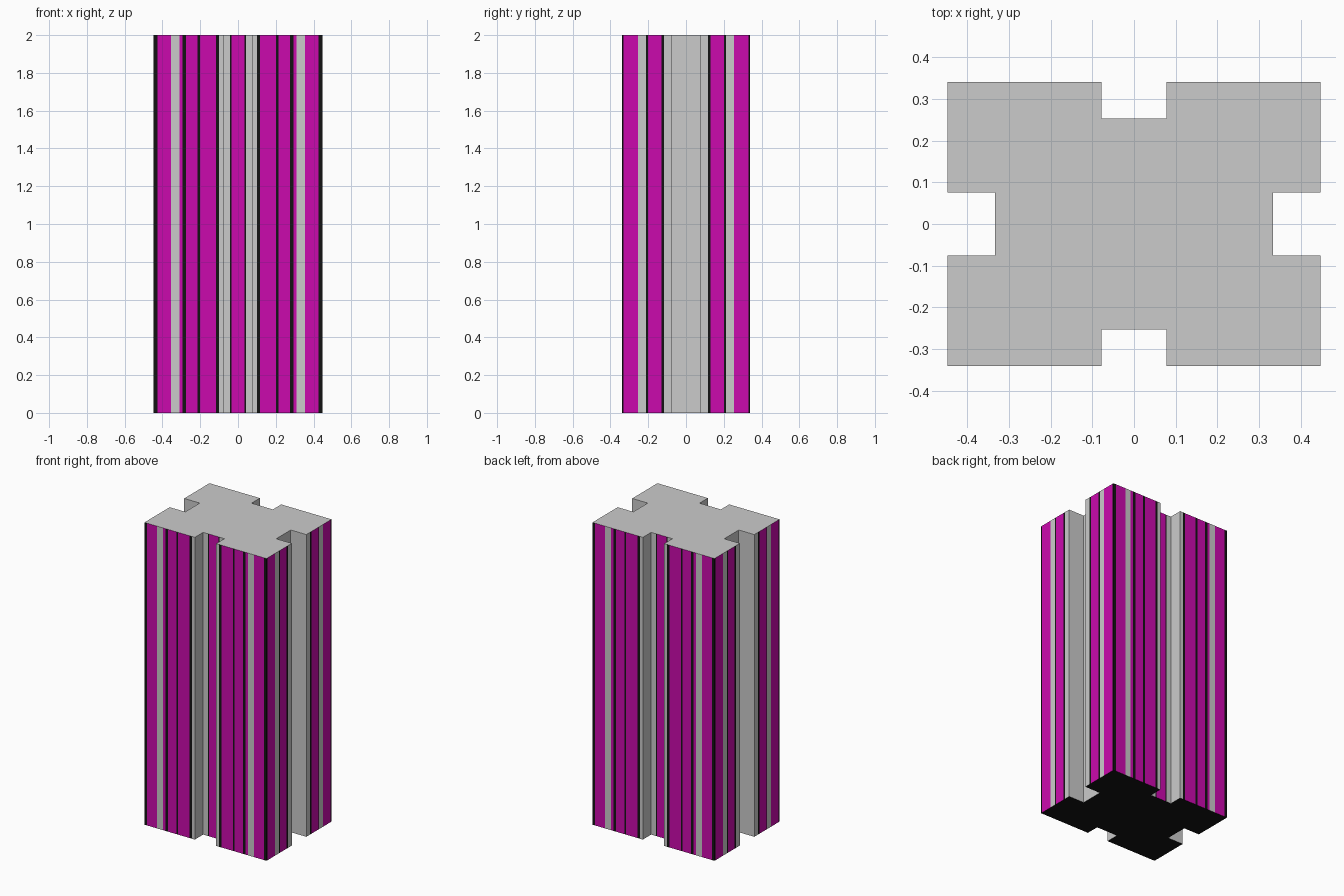
import bpy, bmesh

if "Cube" in bpy.data.objects:
    bpy.data.objects.remove(bpy.data.objects["Cube"])

HEIGHT = 2.0
GREY, PINK, DARK = 0, 1, 2


def material(name, color):
    m = bpy.data.materials.new(name)
    m.diffuse_color = (*color, 1)
    m.use_nodes = True
    m.node_tree.nodes["Principled BSDF"].inputs["Base Color"].default_value = m.diffuse_color
    return m


# Stripe bands as (end position, colour), walked outward from a starting edge
front_recess = [(0.042, DARK), (0.078, GREY)]
front_wing = [(0.100, GREY), (0.116, DARK), (0.200, PINK), (0.214, DARK), (0.274, PINK),
              (0.293, DARK), (0.311, PINK), (0.354, GREY), (0.427, PINK), (0.447, DARK)]
side_wing = [(0.330, DARK), (0.253, PINK), (0.211, GREY), (0.201, DARK),
             (0.130, PINK), (0.116, DARK), (0.076, GREY)]

# One quarter of the footprint, from the front recess round to the right recess
points, colors = [(0.035, -0.253)], []


def step(x, y, color):
    points.append((x, y))
    colors.append(color)


for x, c in front_recess:
    step(x, -0.253, c)
step(0.078, -0.340, GREY)
for x, c in front_wing:
    step(x, -0.340, c)
for y, c in side_wing:
    step(0.447, -y, c)
step(0.333, -0.076, GREY)

# Mirror the quarter into a full counter-clockwise outline
outline, bands = [], []
for sx, sy, flip, joint in ((1, 1, False, GREY), (1, -1, True, PINK),
                            (-1, -1, False, GREY), (-1, 1, True, PINK)):
    quarter = [(x * sx, y * sy) for x, y in points]
    outline += quarter[::-1] if flip else quarter
    bands += (colors[::-1] if flip else colors) + [joint]

# Tower: striped walls, grey roof, dark underside
bm = bmesh.new()
low = [bm.verts.new((x, y, 0)) for x, y in outline]
high = [bm.verts.new((x, y, HEIGHT)) for x, y in outline]
n = len(outline)
for i, color in enumerate(bands):
    j = (i + 1) % n
    bm.faces.new((low[i], low[j], high[j], high[i])).material_index = color
bm.faces.new(high).material_index = GREY
bm.faces.new(low[::-1]).material_index = DARK

mesh = bpy.data.meshes.new("striped_tower")
bm.to_mesh(mesh)
bm.free()
mesh.materials.append(material("grey_concrete", (0.8, 0.8, 0.8)))
mesh.materials.append(material("magenta_glass", (0.6, 0.003, 0.42)))
mesh.materials.append(material("dark_trim", (0.006, 0.006, 0.006)))
tower = bpy.data.objects.new("striped_tower", mesh)
bpy.context.collection.objects.link(tower)
